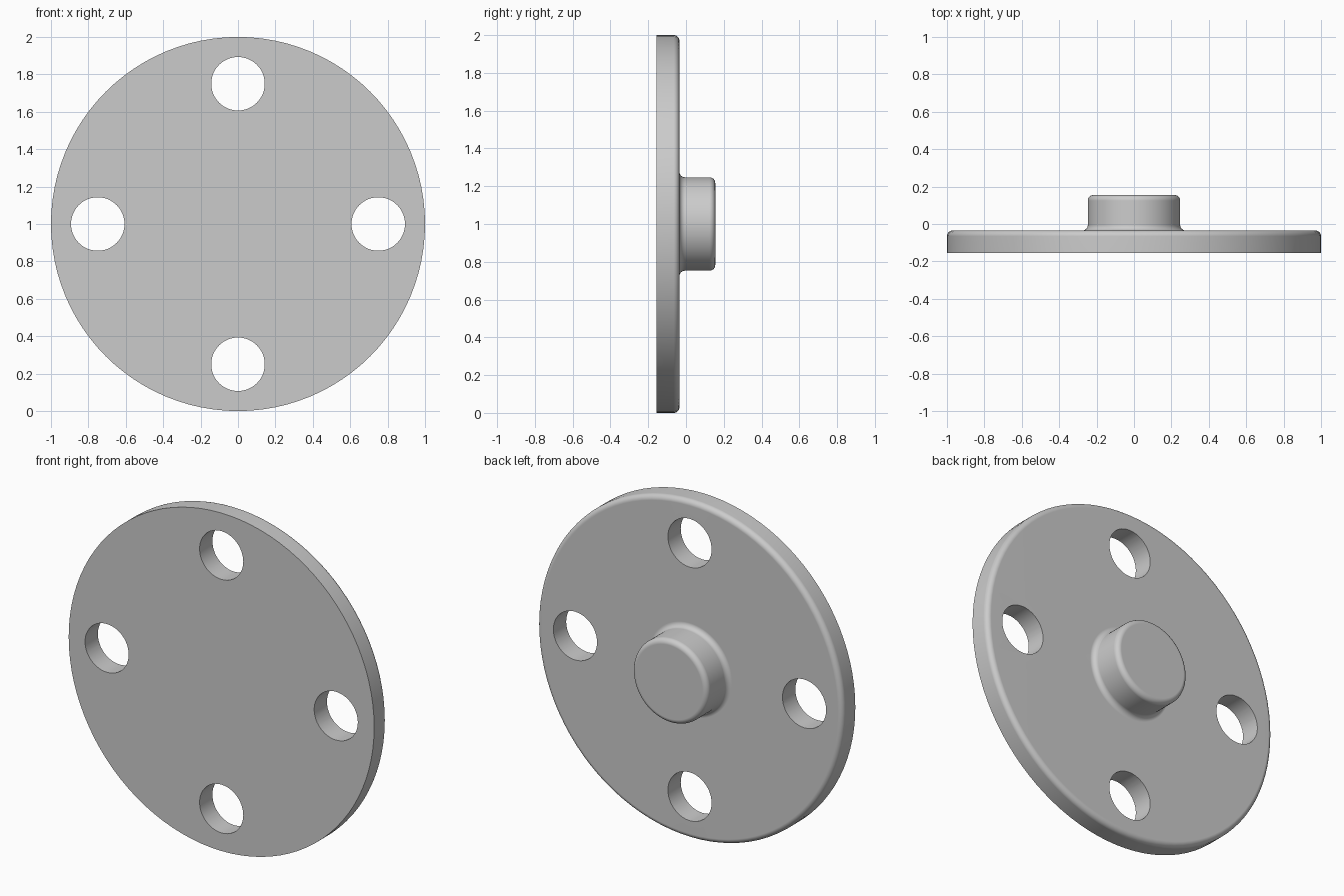
import bpy, bmesh, math
from mathutils import Matrix

if "Cube" in bpy.data.objects:
    bpy.data.objects.remove(bpy.data.objects["Cube"])

SEG = 96
FRONT, PLATE_BACK, BOSS_BACK = -0.155, -0.035, 0.155
R_PLATE, R_BOSS, FILLET = 1.0, 0.247, 0.03
R_HOLE, HOLE_OFFSET = 0.143, 0.75


def arc(cr, cy, start, end, steps=6):
    """Fillet arc as (radius, y) points."""
    pts = []
    for i in range(steps + 1):
        a = math.radians(start + (end - start) * i / steps)
        pts.append((cr + FILLET * math.cos(a), cy + FILLET * math.sin(a)))
    return pts


# Flange profile: sharp front rim, rounded back rim, boss with root fillet
profile = [(R_PLATE, FRONT)]
profile += arc(R_PLATE - FILLET, PLATE_BACK - FILLET, 0, 90)
profile += arc(R_BOSS + FILLET, PLATE_BACK + FILLET, 270, 180)
profile += arc(R_BOSS - FILLET, BOSS_BACK - FILLET, 0, 90)

# Revolve the profile about the y axis and cap both ends
bm = bmesh.new()
rings = []
for r, y in profile:
    rings.append([bm.verts.new((r * math.cos(2 * math.pi * i / SEG), y,
                                1 + r * math.sin(2 * math.pi * i / SEG)))
                  for i in range(SEG)])
for a, b in zip(rings, rings[1:]):
    for i in range(SEG):
        j = (i + 1) % SEG
        bm.faces.new((a[i], a[j], b[j], b[i]))
bm.faces.new(rings[0])
bm.faces.new(rings[-1])
bmesh.ops.recalc_face_normals(bm, faces=bm.faces)
mesh = bpy.data.meshes.new("flange")
bm.to_mesh(mesh)
bm.free()
flange = bpy.data.objects.new("flange", mesh)
bpy.context.collection.objects.link(flange)

grey = bpy.data.materials.new("grey metal")
grey.diffuse_color = (0.6, 0.6, 0.6, 1)
grey.use_nodes = True
grey.node_tree.nodes["Principled BSDF"].inputs["Base Color"].default_value = grey.diffuse_color
mesh.materials.append(grey)

# Four bolt hole cutters
bm = bmesh.new()
for k in range(4):
    a = k * math.pi / 2
    place = Matrix.Translation((HOLE_OFFSET * math.cos(a), -0.1,
                                1 + HOLE_OFFSET * math.sin(a)))
    bmesh.ops.create_cone(bm, cap_ends=True, segments=48, radius1=R_HOLE,
                          radius2=R_HOLE, depth=0.4,
                          matrix=place @ Matrix.Rotation(math.pi / 2, 4, 'X'))
cut_mesh = bpy.data.meshes.new("bolt_hole_cutter")
bm.to_mesh(cut_mesh)
bm.free()
cut_mesh.materials.append(grey)
cutter = bpy.data.objects.new("bolt_hole_cutter", cut_mesh)
bpy.context.collection.objects.link(cutter)

# Cut the holes, then remove the helper
mod = flange.modifiers.new("bolt holes", 'BOOLEAN')
mod.operation = 'DIFFERENCE'
mod.solver = 'EXACT'
mod.object = cutter
bpy.context.view_layer.objects.active = flange
flange.select_set(True)
bpy.ops.object.modifier_apply(modifier=mod.name)
bpy.data.objects.remove(cutter)

# Smooth fillets, crisp rims, flat faces kept flat
bpy.ops.object.shade_smooth_by_angle(angle=math.radians(30))
weighted = flange.modifiers.new("flat faces", 'WEIGHTED_NORMAL')
weighted.keep_sharp = True
